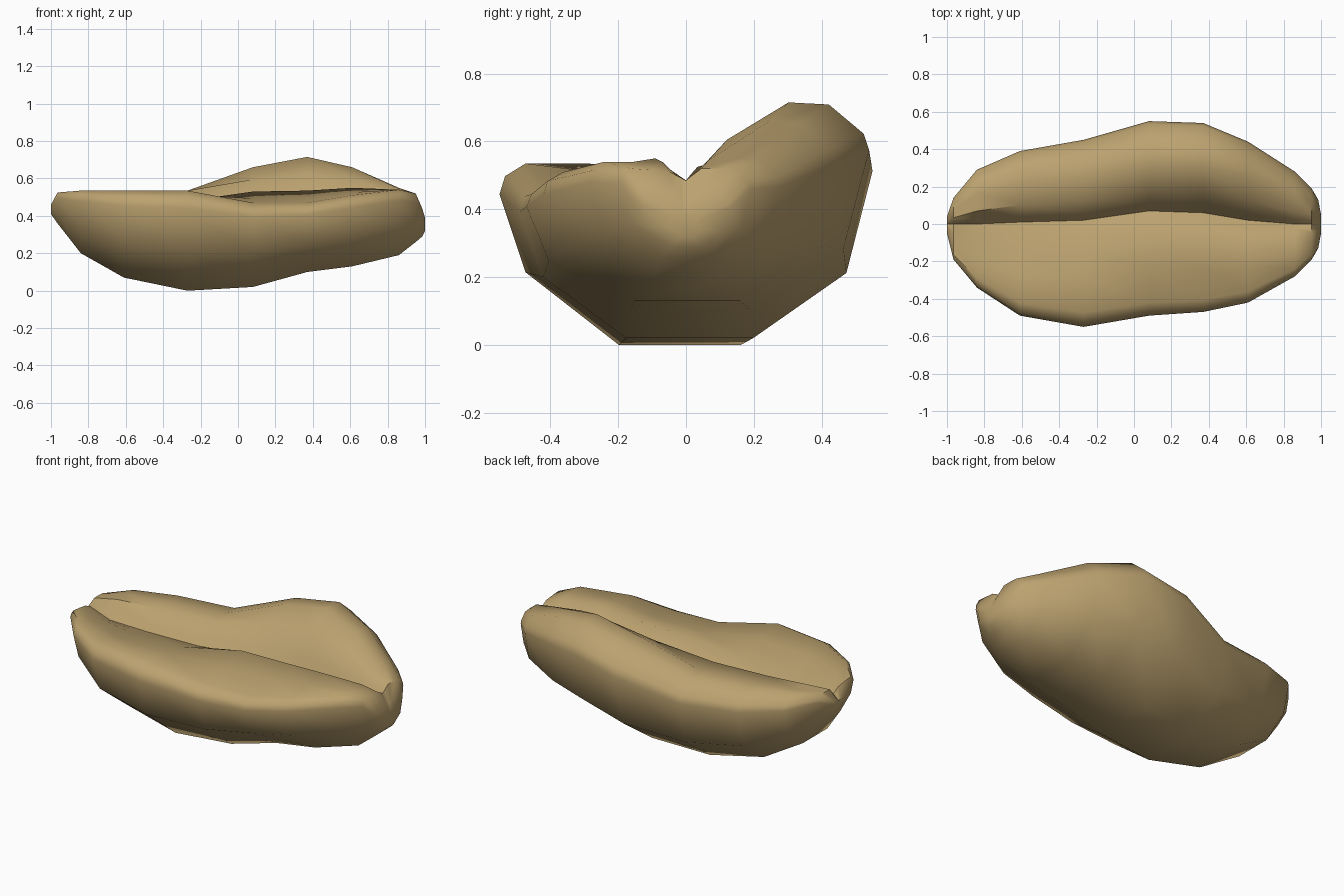
import bpy
import bmesh
from math import radians

default_cube = bpy.data.objects.get("Cube")
if default_cube:
    bpy.data.objects.remove(default_cube, do_unlink=True)


def make_material(name, colour):
    material = bpy.data.materials.new(name)
    material.use_nodes = True
    material.diffuse_color = colour
    shader = material.node_tree.nodes["Principled BSDF"]
    shader.inputs["Base Color"].default_value = colour
    shader.inputs["Roughness"].default_value = 0.8
    return material


def lerp(start, end, amount):
    return start + (end - start) * amount


def cross_section(front, back, bottom, shoulder, lip, crest, seam, depth):
    """Profile in y and z: over the front lobe, round the base, up the back lobe."""
    front_height = shoulder - bottom
    back_height = crest - bottom
    rim = lerp(max(lip, shoulder), crest, 0.5)
    return [
        (seam, depth),
        (lerp(seam, front, 0.09), lerp(depth, lip, 0.35)),
        (lerp(seam, front, 0.25), lip),
        (lerp(seam, front, 0.55), lerp(lip, shoulder, 0.6)),
        (front * 0.86, shoulder),
        (front * 0.97, shoulder - front_height * 0.07),
        (front, shoulder - front_height * 0.17),
        (front * 0.86, bottom + front_height * 0.4),
        (front * 0.36, bottom),
        (back * 0.36, bottom),
        (back * 0.86, bottom + back_height * 0.3),
        (back, crest - back_height * 0.23),
        (back * 0.97, crest - back_height * 0.15),
        (back * 0.78, crest - back_height * 0.01),
        (back * 0.56, crest),
        (lerp(seam, back, 0.24), rim),
        (lerp(seam, back, 0.08), lerp(depth, rim, 0.35)),
    ]


# Each station: x, then front, back, bottom, shoulder, lip, crest, seam, depth
stations = [
    (-1.0, -.05, .04, .41, .46, .46, .46, 0, .455),
    (-.965, -.19, .14, .36, .525, .51, .525, 0, .485),
    (-.84, -.34, .29, .20, .535, .48, .535, 0, .44),
    (-.61, -.49, .39, .07, .535, .465, .535, .01, .43),
    (-.27, -.55, .45, 0, .535, .48, .535, .02, .43),
    (.08, -.49, .55, .02, .47, .53, .66, .07, .44),
    (.37, -.47, .54, .10, .47, .535, .715, .06, .44),
    (.61, -.42, .44, .13, .51, .55, .66, .02, .45),
    (.86, -.28, .28, .19, .54, .54, .55, 0, .475),
    (.95, -.19, .19, .26, .52, .51, .52, 0, .485),
    (.985, -.13, .13, .29, .44, .44, .44, 0, .425),
    (1.0, -.05, .05, .32, .39, .39, .39, 0, .39),
]

# Creased bean body lofted through the stations
bm = bmesh.new()
rings = []
for x, *shape in stations:
    rings.append([bm.verts.new((x, y, z)) for y, z in cross_section(*shape)])

for ring, following in zip(rings, rings[1:]):
    for i in range(len(ring)):
        j = (i + 1) % len(ring)
        bm.faces.new((ring[i], ring[j], following[j], following[i]))
bm.faces.new(rings[0])
bm.faces.new(rings[-1])
bmesh.ops.recalc_face_normals(bm, faces=bm.faces)

mesh = bpy.data.meshes.new("bean_body")
bm.to_mesh(mesh)
bm.free()
body = bpy.data.objects.new("bean_body", mesh)
bpy.context.collection.objects.link(body)
body.data.materials.append(make_material("warm tan", (0.5, 0.36, 0.16, 1)))

# Soft rounded shading with the crease kept crisp
bpy.ops.object.select_all(action='DESELECT')
body.select_set(True)
bpy.context.view_layer.objects.active = body
bpy.ops.object.shade_smooth_by_angle(angle=radians(50))
